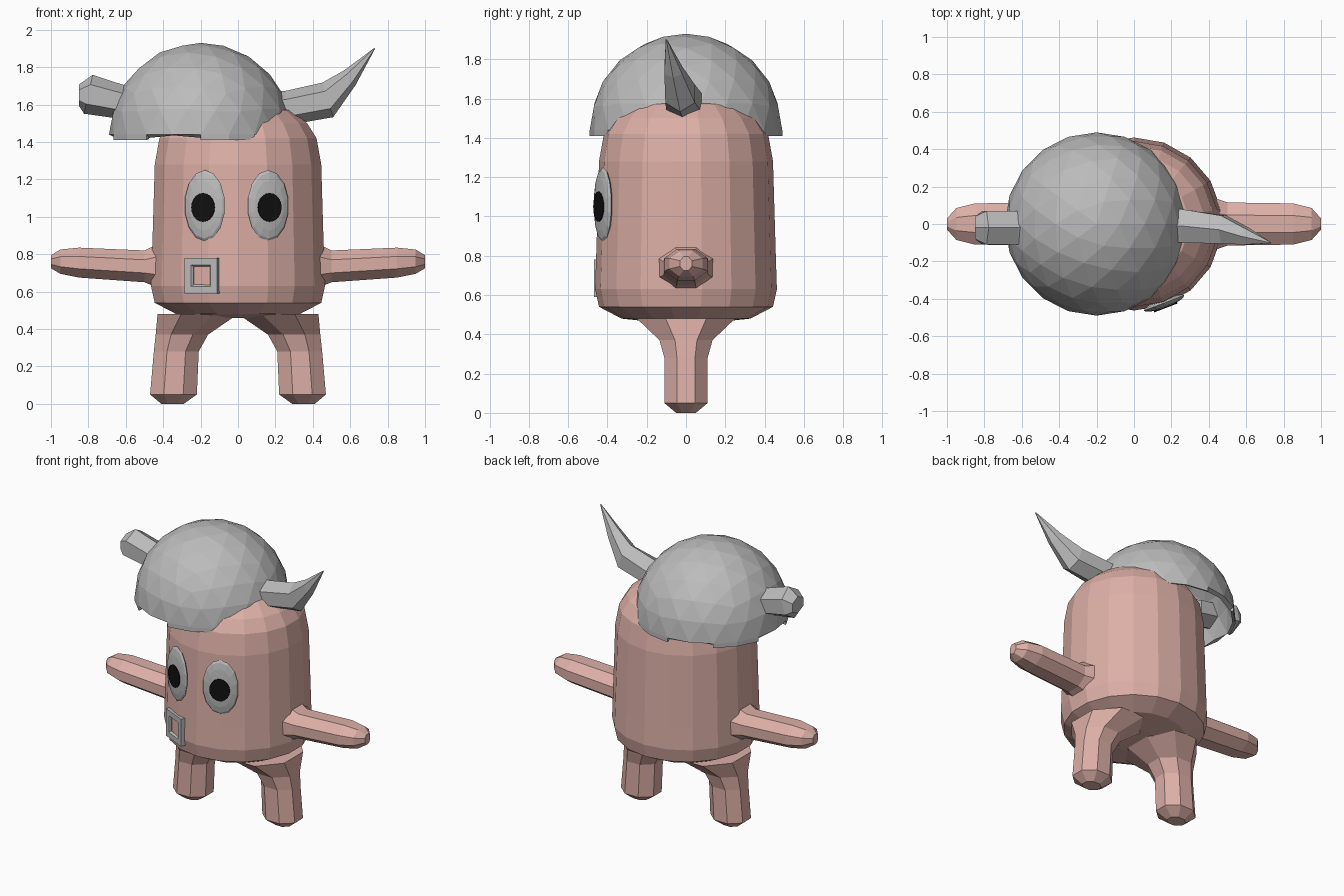
import bpy, bmesh, math
from mathutils import Vector, Matrix

if "Cube" in bpy.data.objects:
    bpy.data.objects.remove(bpy.data.objects["Cube"])


def material(name, rgb):
    m = bpy.data.materials.new(name)
    m.diffuse_color = (*rgb, 1)
    m.use_nodes = True
    m.node_tree.nodes["Principled BSDF"].inputs["Base Color"].default_value = m.diffuse_color
    return m


PINK = material("pink skin", (0.72, 0.43, 0.385))
GREY = material("grey metal", (0.50, 0.50, 0.50))
BLACK = material("black", (0.005, 0.005, 0.005))


def finish(name, bm, mat):
    bmesh.ops.recalc_face_normals(bm, faces=bm.faces)
    me = bpy.data.meshes.new(name)
    bm.to_mesh(me)
    bm.free()
    me.materials.append(mat)
    ob = bpy.data.objects.new(name, me)
    bpy.context.collection.objects.link(ob)
    return ob


def loft(name, rings, mat, n=8):
    """Skin a row of elliptical rings (centre, half axis u, half axis v) and cap the ends."""
    bm = bmesh.new()
    grow = 1 / math.cos(math.pi / n)
    loops = []
    for c, u, v in rings:
        c, u, v = Vector(c), Vector(u) * grow, Vector(v) * grow
        angles = [2 * math.pi * (i + 0.5) / n for i in range(n)]
        loops.append([bm.verts.new(c + u * math.cos(a) + v * math.sin(a)) for a in angles])
    for a, b in zip(loops, loops[1:]):
        for i in range(n):
            j = (i + 1) % n
            bm.faces.new((a[i], a[j], b[j], b[i]))
    bm.faces.new(loops[0])
    bm.faces.new(loops[-1])
    return finish(name, bm, mat)


# Body: rounded barrel, (radius, height)
profile = [(0.14, 0.46), (0.33, 0.48), (0.445, 0.54), (0.465, 0.63), (0.46, 0.78),
           (0.445, 1.28), (0.42, 1.42), (0.37, 1.50), (0.29, 1.57), (0.15, 1.61)]
loft("body", [((0, 0, z), (r, 0, 0), (0, r * 0.98, 0)) for r, z in profile], PINK, 18)

for side, s in (("left", -1), ("right", 1)):
    # Arms: (x, centre z, half width, half height)
    arm = [(0.40, 0.74, 0.15, 0.13), (0.50, 0.735, 0.115, 0.085), (0.85, 0.755, 0.11, 0.08),
           (0.95, 0.76, 0.085, 0.065), (1.0, 0.76, 0.03, 0.035)]
    loft(side + "_arm", [((s * x, 0, z), (0, w, 0), (0, 0, h)) for x, z, w, h in arm], PINK)
    # Legs: (z, inner x, outer x, half depth), flaring into the body
    leg = [(0.0, 0.29, 0.41, 0.05), (0.05, 0.22, 0.47, 0.11), (0.28, 0.21, 0.45, 0.11),
           (0.37, 0.16, 0.44, 0.135), (0.48, 0.0, 0.43, 0.25)]
    loft(side + "_leg", [((s * (a + b) / 2, 0, z), ((b - a) / 2, 0, 0), (0, d, 0))
                         for z, a, b, d in leg], PINK)

# Helmet: lower-cut faceted dome, slid to one side
bm = bmesh.new()
bmesh.ops.create_icosphere(bm, subdivisions=3, radius=0.49,
                           matrix=Matrix.Translation((-0.2, 0, 1.44)))
bmesh.ops.bisect_plane(bm, geom=bm.verts[:] + bm.edges[:] + bm.faces[:],
                       plane_co=(0, 0, 1.44), plane_no=(0, 0, 1), clear_inner=True)
helmet = finish("helmet", bm, GREY)
shell = helmet.modifiers.new("shell", "SOLIDIFY")
shell.thickness = 0.03
shell.offset = -1

# Horns: one whole and pointed, one broken short
loft("whole_horn", [((0.15, -0.01, 1.575), (0, 0.09, 0), (0, 0, 0.08)),
                    ((0.25, -0.01, 1.58), (0, 0.09, 0), (0, 0, 0.08)),
                    ((0.48, -0.03, 1.625), (0, 0.075, 0), (-0.025, 0, 0.08)),
                    ((0.60, -0.065, 1.745), (0, 0.045, 0), (-0.025, 0, 0.035)),
                    ((0.73, -0.10, 1.90), (0, 0.003, 0), (-0.002, 0, 0.002))], GREY, 6)
loft("broken_horn", [((-0.50, -0.02, 1.595), (0, 0.09, 0), (0, 0, 0.08)),
                     ((-0.62, -0.02, 1.615), (0, 0.09, 0), (0, 0, 0.08)),
                     ((-0.80, -0.02, 1.655), (0, 0.09, 0), (0.02, 0, 0.09)),
                     ((-0.85, -0.02, 1.65), (0, 0.06, 0), (0, 0, 0.05))], GREY, 6)


def on_body(angle, dist, z):
    """Frame on the body's side: local -y points outward."""
    return Matrix.Rotation(angle, 4, "Z") @ Matrix.Translation((0, -dist, z))


# Eyes and pupils, tilted to follow the body
for side, s in (("left", -1), ("right", 1)):
    place = on_body(s * math.radians(22) - 0.02, 0.452, 1.06)
    bm = bmesh.new()
    bmesh.ops.create_uvsphere(bm, u_segments=14, v_segments=8, radius=1,
                              matrix=place @ Matrix.Rotation(math.pi / 2, 4, "X")
                              @ Matrix.Diagonal((0.118, 0.19, 0.025, 1)))
    finish(side + "_eye", bm, GREY)
    bm = bmesh.new()
    bmesh.ops.create_cone(bm, cap_ends=True, segments=20, radius1=1, radius2=1, depth=0.009,
                          matrix=place @ Matrix.Translation((0, -0.0235, -0.01))
                          @ Matrix.Rotation(math.pi / 2, 4, "X")
                          @ Matrix.Diagonal((0.067, 0.077, 1, 1)))
    finish(side + "_pupil", bm, BLACK)

# Buckle: square frame with a sloped inner lip, swept from a small section
bm = bmesh.new()
section = [(0.095, 0.02), (0.095, -0.02), (0.058, -0.02), (0.048, -0.008), (0.048, 0.02)]
corners = [(-1, -1), (1, -1), (1, 1), (-1, 1)]
place = on_body(math.radians(-25), 0.452, 0.685)
loops = [[bm.verts.new(place @ Vector((cx * r, y, cz * r))) for r, y in section]
         for cx, cz in corners]
for k in range(4):
    a, b = loops[k], loops[(k + 1) % 4]
    for i in range(5):
        j = (i + 1) % 5
        bm.faces.new((a[i], a[j], b[j], b[i]))
finish("buckle", bm, GREY)
